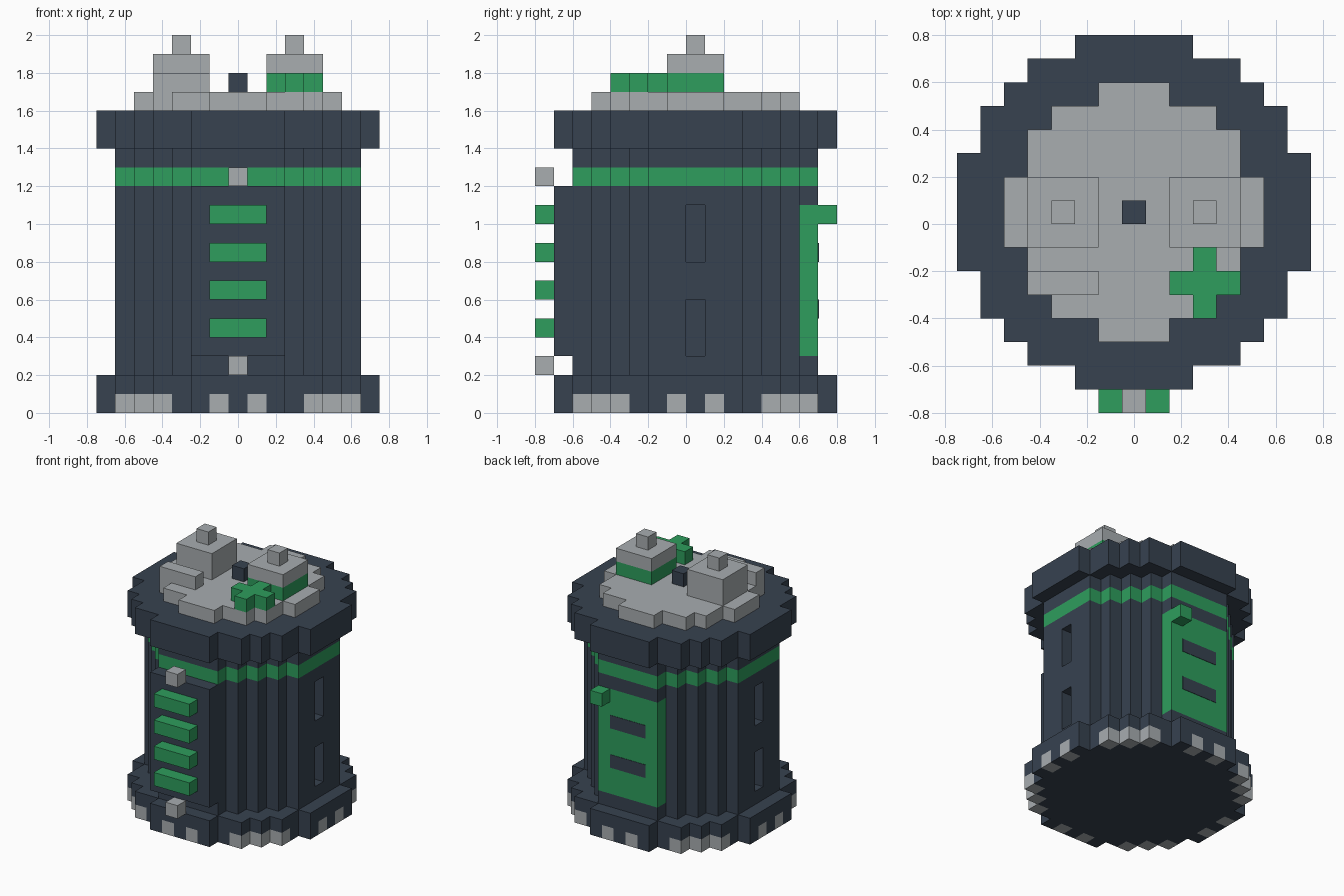
import bpy
import bmesh
from mathutils import Matrix, Vector

U = 0.1          # size of one block
CY = 0.05        # y of the drum axis

if "Cube" in bpy.data.objects:
    bpy.data.objects.remove(bpy.data.objects["Cube"], do_unlink=True)


def material(name, rgb):
    lin = [(c / 255 / 12.92 if c < 11 else ((c / 255 + 0.055) / 1.055) ** 2.4) for c in rgb]
    mat = bpy.data.materials.new(name)
    mat.use_nodes = True
    mat.diffuse_color = (*lin, 1)
    mat.node_tree.nodes["Principled BSDF"].inputs["Base Color"].default_value = (*lin, 1)
    return mat


navy = material("dark slate", (55, 66, 80))
green = material("green", (46, 157, 93))
grey = material("light grey", (168, 173, 176))


def finish(name, bm, mat):
    bmesh.ops.recalc_face_normals(bm, faces=bm.faces)
    mesh = bpy.data.meshes.new(name)
    bm.to_mesh(mesh)
    bm.free()
    mesh.materials.append(mat)
    obj = bpy.data.objects.new(name, mesh)
    bpy.context.scene.collection.objects.link(obj)
    return obj


def box(name, x, y, z, mat):
    """Box from (low, high) ranges."""
    bm = bmesh.new()
    lo, hi = Vector((x[0], y[0], z[0])), Vector((x[1], y[1], z[1]))
    size = Matrix.Diagonal((*(hi - lo), 1))
    bmesh.ops.create_cube(bm, size=1, matrix=Matrix.Translation((lo + hi) / 2) @ size)
    return finish(name, bm, mat)


def layer(name, cells, z0, z1, mat):
    """Slab of grid cells extruded from z0 to z1."""
    bm = bmesh.new()
    for i, j in cells:
        corners = [(-.5, -.5), (.5, -.5), (.5, .5), (-.5, .5)]
        bm.faces.new([bm.verts.new(((i + a) * U, (j + b) * U + CY, z0)) for a, b in corners])
    bmesh.ops.remove_doubles(bm, verts=bm.verts, dist=0.001)
    top = bmesh.ops.extrude_face_region(bm, geom=bm.faces[:], use_keep_orig=True)["geom"]
    bmesh.ops.translate(bm, vec=(0, 0, z1 - z0),
                        verts=[v for v in top if isinstance(v, bmesh.types.BMVert)])
    bmesh.ops.recalc_face_normals(bm, faces=bm.faces)
    bmesh.ops.dissolve_limit(bm, angle_limit=0.01, verts=bm.verts, edges=bm.edges)
    return finish(name, bm, mat)


def cells_where(rule):
    span = range(-7, 8)
    return {(i, j) for i in span for j in span if rule(i, j)}


rim_cells = cells_where(lambda i, j: i * i + j * j <= 56)
body_cells = cells_where(lambda i, j: abs(i) + abs(j) <= 8 and max(abs(i), abs(j)) <= 6)
plate_cells = cells_where(lambda i, j: i * i + j * j <= 28)
foot_cells = {(i, j) for i, j in rim_cells
              if {abs(i), abs(j)} in ({1, 7}, {4, 6}, {5})}

# Base ring with light feet set into its lower edge
layer("base_lower", rim_cells - foot_cells, 0, 0.1, navy)
layer("base_feet", foot_cells, 0, 0.1, grey)
layer("base_upper", rim_cells, 0.1, 0.2, navy)

# Drum body; its back row is filled by the door and two strips
body = layer("body", {c for c in body_cells if c[1] < 6}, 0.2, 1.2, navy)
WIDE = (-0.25, 0.25)
box("back_sill", WIDE, (0.6, 0.7), (0.2, 0.3), navy)
box("back_lintel", WIDE, (0.6, 0.7), (1.1, 1.2), navy)
layer("body_band", body_cells, 1.2, 1.3, green)
layer("body_neck", body_cells, 1.3, 1.4, navy)
layer("top_rim", rim_cells, 1.4, 1.6, navy)

# Recessed slots on both sides
for side in (-1, 1):
    for z in (0.3, 0.8):
        cutter = box("slot_cutter", sorted((side * 0.55, side * 0.75)), (0, 0.1), (z, z + 0.3), navy)
        cutter.hide_render = True
        mod = body.modifiers.new("slot", 'BOOLEAN')
        mod.operation, mod.solver, mod.object = 'DIFFERENCE', 'EXACT', cutter
        bpy.context.view_layer.objects.active = body
        bpy.ops.object.modifier_apply(modifier=mod.name)
        bpy.data.objects.remove(cutter, do_unlink=True)

# Back door with dark stripes and a handle
box("door", WIDE, (0.6, 0.7), (0.3, 1.1), green)
for z in (0.5, 0.8):
    box("door_stripe", (-0.15, 0.15), (0.698, 0.703), (z, z + 0.1), navy)
box("door_handle", (0.15, 0.25), (0.7, 0.8), (1.0, 1.1), green)

# Front panel, bars and studs
FRONT = (-0.8, -0.7)
box("front_panel", WIDE, (-0.7, -0.6), (0.3, 1.2), navy)
for z in (0.4, 0.6, 0.8, 1.0):
    box("front_bar", (-0.15, 0.15), FRONT, (z, z + 0.1), green)
for z in (0.2, 1.2):
    box("front_stud", (-0.05, 0.05), FRONT, (z, z + 0.1), grey)

# Top plate and its fittings
layer("top_plate", plate_cells, 1.6, 1.7, grey)
box("centre_knob", (-0.05, 0.05), (0, 0.1), (1.7, 1.8), navy)
box("ledge", (-0.45, -0.15), (-0.3, -0.2), (1.7, 1.8), grey)
layer("cross", {(3, -3), (2, -3), (4, -3), (3, -2), (3, -4)}, 1.7, 1.8, green)

# Two towers with tips
TOWER_Y = (-0.1, 0.2)
box("right_tower", (-0.45, -0.15), TOWER_Y, (1.7, 1.9), grey)
box("left_tower_base", (0.15, 0.45), TOWER_Y, (1.7, 1.8), green)
box("left_tower", (0.15, 0.45), TOWER_Y, (1.8, 1.9), grey)
for x in (-0.3, 0.3):
    box("tower_tip", (x - 0.05, x + 0.05), (0, 0.1), (1.9, 2.0), grey)
